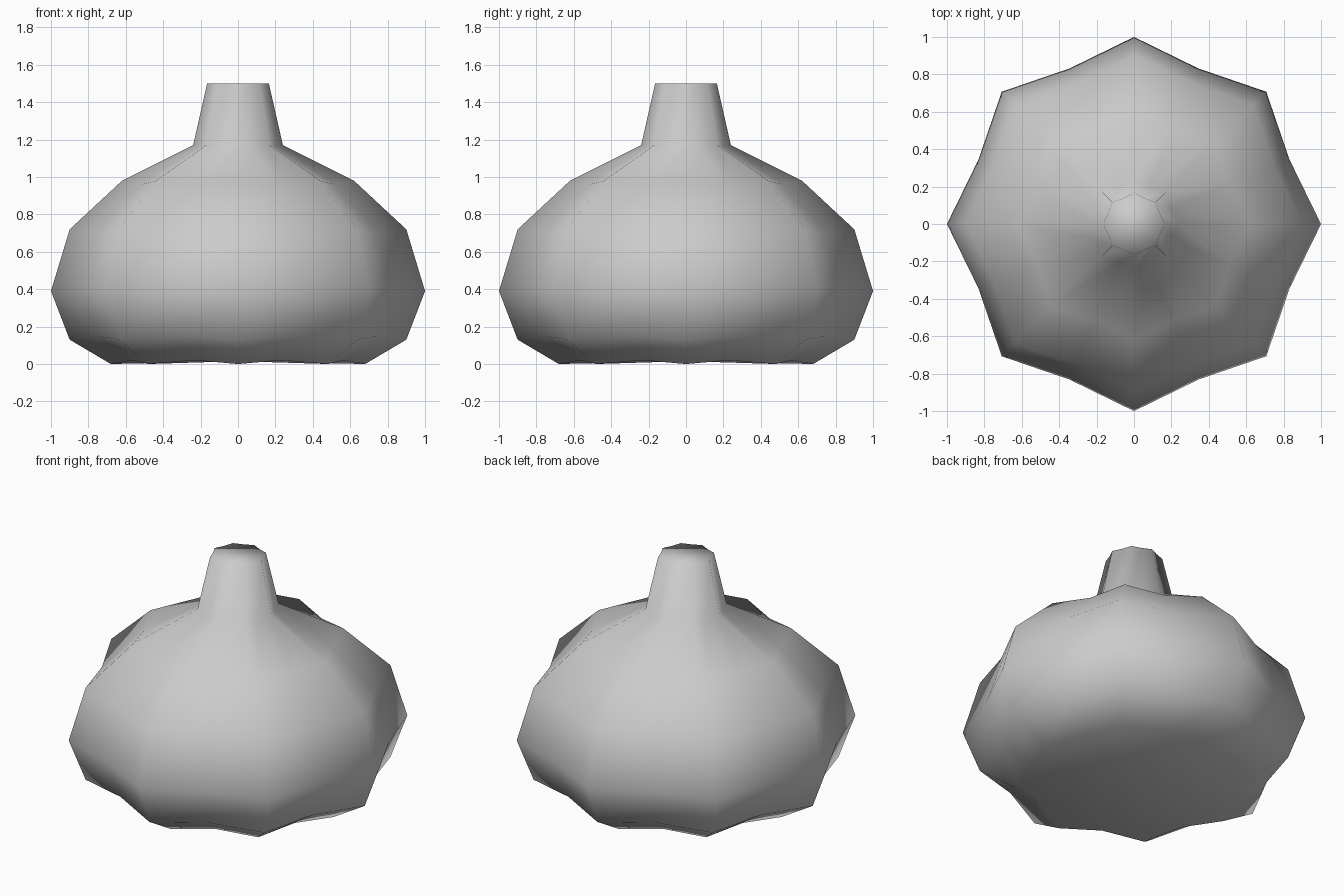
import bpy, bmesh
from math import pi, cos, sin

if "Cube" in bpy.data.objects:
    bpy.data.objects.remove(bpy.data.objects["Cube"])

# profile along each lobe: radius, height, height in the groove
PROFILE = [(0.68, 0.0, 0.02), (0.90, 0.13, 0.15), (1.0, 0.39, 0.39),
           (0.90, 0.72, 0.70), (0.62, 0.98, 0.96), (0.24, 1.17, 1.16),
           (0.165, 1.5, 1.5)]
LOBES = 8
GROOVE = 0.9
N = LOBES * 2

bm = bmesh.new()

# lobed rings, alternating ridge and groove
rings = []
for r, z_ridge, z_groove in PROFILE:
    ring = []
    for i in range(N):
        a = 2 * pi * i / N
        rad, z = (r * GROOVE, z_groove) if i % 2 else (r, z_ridge)
        ring.append(bm.verts.new((rad * cos(a), rad * sin(a), z)))
    rings.append(ring)

# side walls
for lo, hi in zip(rings, rings[1:]):
    for i in range(N):
        j = (i + 1) % N
        bm.faces.new((lo[i], lo[j], hi[j], hi[i]))

# underside and stem top
base = bm.verts.new((0, 0, 0.015))
for i in range(N):
    bm.faces.new((rings[0][(i + 1) % N], rings[0][i], base))
bm.faces.new(rings[-1])

for f in bm.faces:
    f.smooth = True
bmesh.ops.recalc_face_normals(bm, faces=bm.faces)

mesh = bpy.data.meshes.new("lobed_gourd")
bm.to_mesh(mesh)
bm.free()
bpy.context.collection.objects.link(bpy.data.objects.new("lobed_gourd", mesh))
